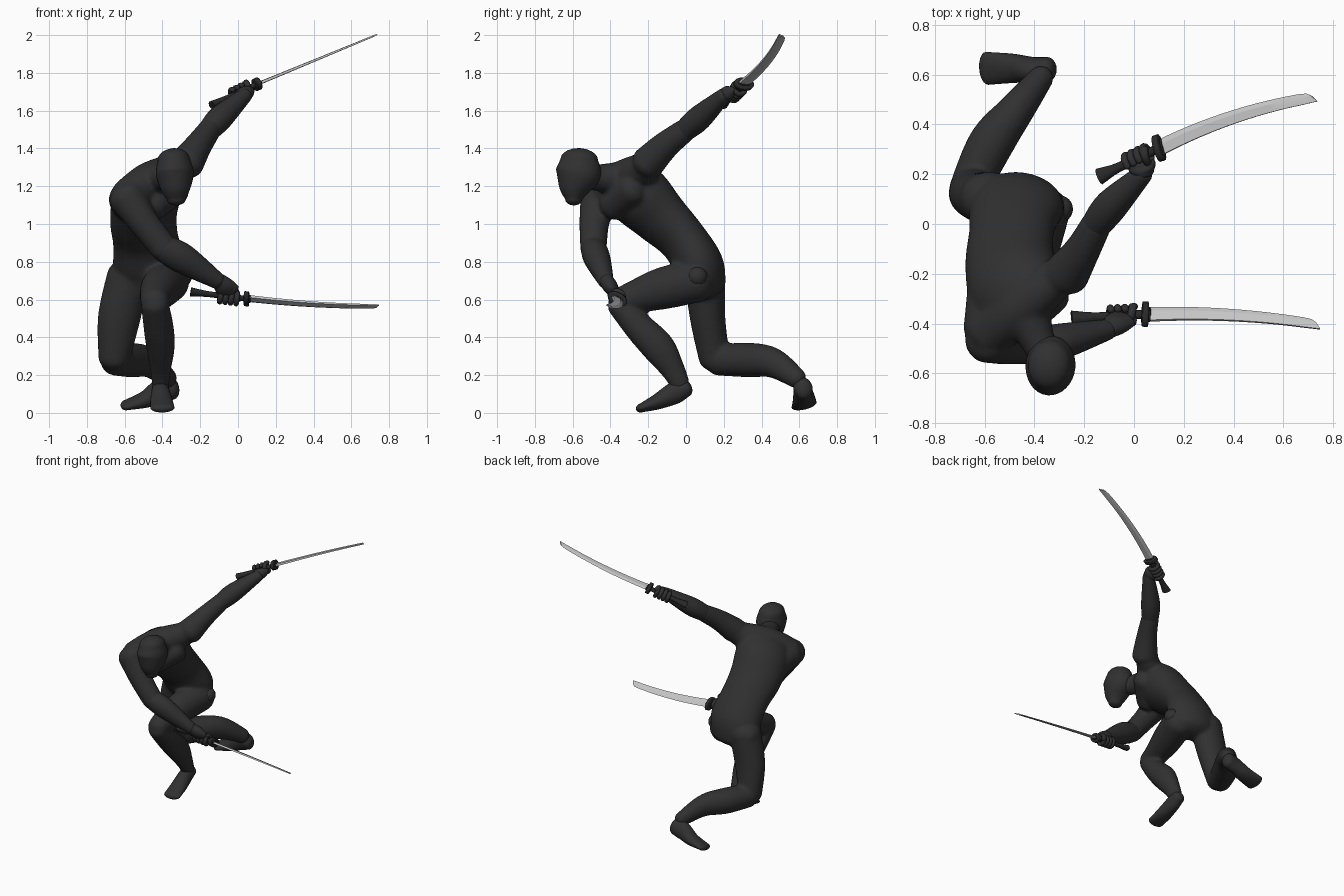
import bpy, bmesh, math
from mathutils import Vector as V

if "Cube" in bpy.data.objects:
    bpy.data.objects.remove(bpy.data.objects["Cube"])


def material(name, c):
    m = bpy.data.materials.new(name)
    m.diffuse_color = (*c, 1)
    m.use_nodes = True
    m.node_tree.nodes["Principled BSDF"].inputs["Base Color"].default_value = m.diffuse_color
    return m


BODY = material("charcoal body", (0.03, 0.03, 0.03))
GRIP = material("black grip", (0.022, 0.022, 0.022))
STEEL = material("steel blade", (0.58, 0.58, 0.58))


def smooth(ob, angle):
    bpy.ops.object.select_all(action='DESELECT')
    ob.select_set(True)
    bpy.context.view_layer.objects.active = ob
    bpy.ops.object.shade_smooth_by_angle(angle=math.radians(angle))


def finish(name, bm, mat, angle=60):
    bmesh.ops.recalc_face_normals(bm, faces=bm.faces)
    me = bpy.data.meshes.new(name)
    bm.to_mesh(me)
    bm.free()
    me.materials.append(mat)
    ob = bpy.data.objects.new(name, me)
    bpy.context.collection.objects.link(ob)
    smooth(ob, angle)
    return ob


def bridge(bm, loops):
    """Skin a list of vertex-coordinate rings and close the ends."""
    rings = [[bm.verts.new(p) for p in l] for l in loops]
    n = len(rings[0])
    for a, b in zip(rings, rings[1:]):
        for i in range(n):
            bm.faces.new((a[i], a[(i + 1) % n], b[(i + 1) % n], b[i]))
    bm.faces.new(rings[0][::-1])
    bm.faces.new(rings[-1])


def loft(name, rings, side=(1, 0, 0), side2=None, cap=0.8, mat=BODY, n=24, steps=6):
    """Smooth tube through rings (x, y, z, half width, half depth) with rounded ends."""
    R = [rings[0]] + list(rings) + [rings[-1]]
    pts = []
    for k in range(1, len(R) - 2):
        for s in range(steps):
            t = s / steps
            pts.append([0.5 * (2 * b + (c - a) * t + (2 * a - 5 * b + 4 * c - d) * t * t
                               + (3 * b - a - 3 * c + d) * t ** 3)
                        for a, b, c, d in zip(*R[k - 1:k + 3])])
    pts.append(list(rings[-1]))
    s1, s2 = V(side), V(side2 or side)
    loops, last = [], len(pts) - 1

    def ring(c, u, v, w, d):
        loops.append([c + u * w * math.cos(2 * math.pi * i / n) + v * d * math.sin(2 * math.pi * i / n)
                      for i in range(n)])

    for k, p in enumerate(pts):
        t = (V(pts[min(k + 1, last)][:3]) - V(pts[max(k - 1, 0)][:3])).normalized()
        u = s1.lerp(s2, k / last)
        u = (u - t * u.dot(t)).normalized()
        v = t.cross(u)
        c, w, d = V(p[:3]), p[3], p[4]
        angles = [math.radians(84 - 16.8 * j) for j in range(5)]
        if k == 0:
            for a in angles:
                ring(c - t * math.sin(a) * cap * (w + d) / 2, u, v, w * math.cos(a), d * math.cos(a))
        ring(c, u, v, w, d)
        if k == last:
            for a in reversed(angles):
                ring(c + t * math.sin(a) * cap * (w + d) / 2, u, v, w * math.cos(a), d * math.cos(a))
    bm = bmesh.new()
    bridge(bm, loops)
    return finish(name, bm, mat)


def ball(name, c, r):
    bm = bmesh.new()
    bmesh.ops.create_uvsphere(bm, u_segments=24, v_segments=14, radius=r)
    bmesh.ops.translate(bm, vec=c, verts=bm.verts)
    return finish(name, bm, BODY)


masses = []


def mass(*args, **kw):
    masses.append(loft(*args, **kw))


# torso masses, twisting from the hip line to the shoulder line
mass("body", [(-.46, .10, .67, .155, .11), (-.47, .07, .78, .19, .13), (-.49, -.02, .92, .175, .125),
              (-.50, -.14, 1.04, .185, .14), (-.48, -.25, 1.15, .195, .155), (-.44, -.33, 1.225, .18, .115)],
     side=(1, -.13, 0), side2=(.7, .57, .42), cap=.5, n=40)
mass("shoulder_girdle", [(-.58, -.435, 1.14, .10, .105), (-.46, -.335, 1.225, .105, .11),
                         (-.30, -.21, 1.30, .08, .085)], cap=.7)
mass("right_side", [(-.585, -.42, 1.13, .10, .10), (-.57, -.27, 1.10, .10, .10), (-.55, -.08, .99, .10, .09)])
mass("chest", [(-.445, -.385, 1.10, .085, .075), (-.325, -.285, 1.18, .08, .07)], side=(0, -.5, .8))
mass("neck", [(-.43, -.36, 1.24, .10, .09), (-.39, -.46, 1.245, .072, .072), (-.345, -.55, 1.25, .065, .065)])
masses.append(ball("right_hip", (-.62, .12, .72), .075))

# front leg
mass("front_thigh", [(-.365, .06, .70, .11, .115), (-.41, -.12, .66, .105, .112),
                     (-.435, -.27, .615, .085, .088), (-.44, -.35, .59, .075, .072)])
mass("front_shin", [(-.44, -.35, .575, .074, .07), (-.42, -.245, .45, .08, .08), (-.41, -.145, .345, .075, .088),
                    (-.41, -.07, .23, .055, .065), (-.41, -.03, .15, .045, .052)])

# back leg
mass("back_thigh", [(-.58, .10, .72, .115, .11), (-.63, .115, .5, .113, .094), (-.655, .15, .29, .085, .083)])
mass("back_shin", [(-.65, .17, .28, .083, .083), (-.57, .33, .28, .092, .092),
                   (-.47, .46, .265, .072, .08), (-.37, .59, .18, .05, .054)])

# upper arms
mass("left_upper_arm", [(-.27, -.20, 1.325, .093, .09), (-.21, -.11, 1.415, .073, .075), (-.15, 0, 1.50, .062, .062)])
mass("right_upper_arm", [(-.585, -.46, 1.14, .10, .10), (-.50, -.485, 1.01, .08, .08), (-.39, -.49, .87, .075, .07)])

# fuse the masses into one smooth body
bpy.ops.object.select_all(action='DESELECT')
for o in masses:
    o.select_set(True)
body = masses[0]
bpy.context.view_layer.objects.active = body
bpy.ops.object.join()
fuse = body.modifiers.new("fuse", 'REMESH')
fuse.mode, fuse.voxel_size = 'VOXEL', .011
soften = body.modifiers.new("soften", 'SMOOTH')
soften.factor, soften.iterations = .5, 10
for name in ("fuse", "soften"):
    bpy.ops.object.modifier_apply(modifier=name)
smooth(body, 60)

# hip joint, head, feet, forearms
ball("left_hip_joint", (-.30, .06, .72), .055)
loft("head", [(-.325, -.595, 1.13, .05, .045), (-.33, -.59, 1.19, .08, .085), (-.335, -.57, 1.27, .10, .12),
              (-.34, -.565, 1.34, .086, .10)], side=(1, -.1, 0), cap=.66, n=32)
loft("front_foot", [(-.41, .0, .13, .045, .045), (-.41, -.06, .105, .05, .058),
                    (-.405, -.15, .06, .06, .042), (-.40, -.235, .027, .064, .024)], cap=.7)
loft("back_foot", [(-.35, .62, .13, .05, .06), (-.41, .62, .115, .05, .065),
                   (-.49, .625, .072, .06, .045), (-.59, .625, .042, .068, .024)], side=(0, 1, .25), cap=.7)
loft("left_forearm", [(-.15, 0, 1.50, .06, .06), (-.09, .075, 1.565, .067, .066), (.035, .20, 1.68, .04, .04)])
loft("right_forearm", [(-.39, -.49, .87, .073, .068), (-.29, -.47, .815, .08, .07), (-.11, -.425, .70, .045, .042)])


def fist(name, c, axis, wrist):
    """Palm, four curled fingers and a thumb around a handle."""
    c, a, w = V(c), V(axis).normalized(), V(wrist)
    r = w - c
    r = (r - a * r.dot(a)).normalized()
    q = a.cross(r)
    k = c + r * .03
    loft(name + "_palm", [(*w, .042, .038), (*((w + k) / 2), .055, .04), (*k, .06, .03)], side=a, cap=.5)
    for i in range(4):
        o = c + a * (i - 1.5) * .029
        pts = [(*(o + (r * math.cos(t) + q * math.sin(t)) * .032), .0148, .0145)
               for t in (math.radians(g) for g in range(10, 290, 45))]
        loft(f"{name}_finger_{i + 1}", pts, side=a, n=10, steps=2)
    o = c + a * .03
    pts = [(*(o + a * .006 * j + (r * math.cos(t) - q * math.sin(t)) * .034), .016, .015)
           for j, t in enumerate(math.radians(g) for g in range(0, 150, 35))]
    loft(name + "_thumb", pts, side=a, n=10, steps=2)


def sword(name, p, g, t, w, bow):
    """Curved blade with slanted tip and flat spine, oval guard and flared grip."""
    p, g, t, w = V(p), V(g), V(t), V(w)
    d = (t - g).normalized()
    w = (w - d * w.dot(d)).normalized()
    nrm = d.cross(w)
    loops = []
    for k in range(15):
        f = k / 14
        c = g.lerp(t, f) + w * bow * 4 * f * (1 - f)
        h = .032 - .010 * f
        th = nrm * .009 * (1 - .5 * f)
        slant = d * .018 * max(0, f * 14 - 13)
        loops.append([c + w * h - slant, c + w * h * .3 + th, c - w * h + th * .8 + slant,
                      c - w * h - th * .8 + slant, c + w * h * .3 - th])
    bm = bmesh.new()
    bridge(bm, loops)
    finish(name + "_blade", bm, STEEL, 20)
    h = g - p
    loft(name + "_grip", [(*p, .034, .022), (*(p + h * .08), .03, .02), (*(p + h * .35), .019, .015),
                          (*g, .019, .015)], side=w, cap=.05, mat=GRIP, n=10, steps=3)
    for part, a, b, rw, rd in (("_guard", -.011, .011, .055, .034), ("_collar", 0, .02, .034, .014)):
        loft(name + part, [(*(g + d * a), rw, rd), (*(g + d * b), rw, rd)],
             side=w, cap=.1, mat=GRIP, n=20, steps=1)


# raised sword and low sword with their hands
sword("raised_sword", (-.14, .19, 1.63), (.10, .305, 1.74), (.715, .508, 1.994), (-.244, .967, -.106), .025)
fist("left_hand", (.015, .264, 1.70), (.24, .115, .11), (.04, .205, 1.685))
sword("low_sword", (-.25, -.378, .64), (.045, -.362, .604), (.73, -.402, .562), (0, .87, -.48), .02)
fist("right_hand", (-.05, -.367, .615), (.295, .016, -.036), (-.10, -.42, .70))
